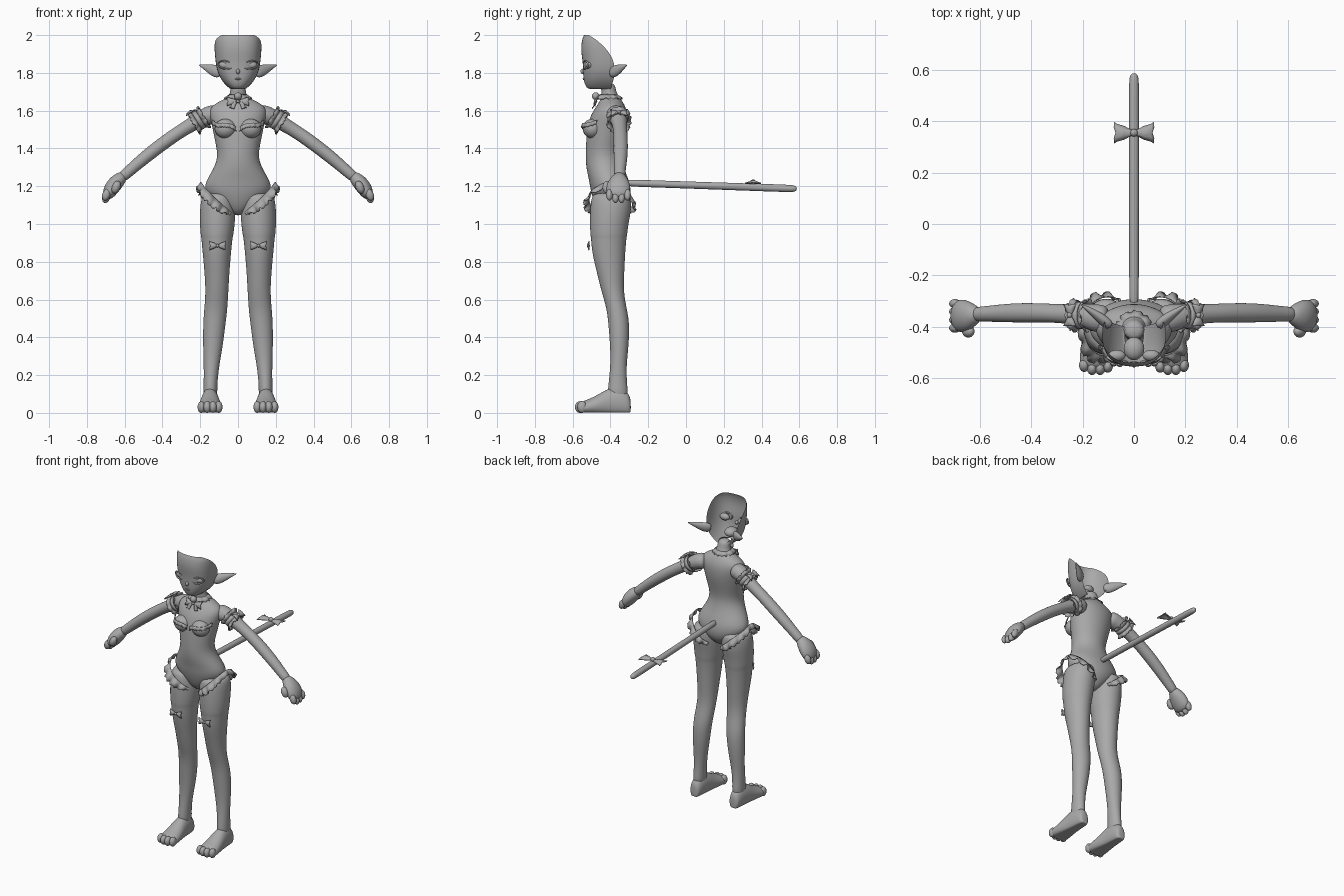
import bpy, bmesh, math
from mathutils import Vector, Matrix

grey = bpy.data.materials.new("plain_grey")
grey.diffuse_color = (0.4, 0.4, 0.4, 1)
V = Vector


def finish(name, bm, mirror=False, subsurf=0, thick=0):
    bmesh.ops.recalc_face_normals(bm, faces=bm.faces)
    me = bpy.data.meshes.new(name)
    bm.to_mesh(me)
    bm.free()
    me.materials.append(grey)
    ob = bpy.data.objects.new(name, me)
    bpy.context.collection.objects.link(ob)
    if thick:
        m = ob.modifiers.new("solid", 'SOLIDIFY')
        m.thickness, m.offset = thick, 0
    if subsurf:
        m = ob.modifiers.new("sub", 'SUBSURF')
        m.levels = m.render_levels = subsurf
    if mirror:
        ob.modifiers.new("mirror", 'MIRROR').use_clip = False
    for p in me.polygons:
        p.use_smooth = True
    return ob


def skin(name, rows, closed=True, caps=True, **kw):
    """Bridge equal rows of points into a surface."""
    bm = bmesh.new()
    vs = [[bm.verts.new(p) for p in r] for r in rows]
    n = len(rows[0])
    for a, b in zip(vs, vs[1:]):
        for i in range(n if closed else n - 1):
            j = (i + 1) % n
            bm.faces.new((a[i], a[j], b[j], b[i]))
    if closed and caps:
        bm.faces.new(vs[0])
        bm.faces.new(vs[-1])
    return finish(name, bm, **kw)


def ring(c, u, v, n=16):
    return [V(c) + V(u) * math.cos(2 * math.pi * i / n) + V(v) * math.sin(2 * math.pi * i / n) for i in range(n)]


def upright(name, rows, **kw):
    """Rows of z, x0, x1, y0, y1."""
    return skin(name, [ring(((a + b) / 2, (c + d) / 2, z), ((b - a) / 2, 0, 0), (0, (d - c) / 2, 0))
                       for z, a, b, c, d in rows], subsurf=2, **kw)


def limb(name, rows, **kw):
    """Rows of x, y, z, y radius, other radius; rings follow the path."""
    out = []
    for i, (x, y, z, ry, rz) in enumerate(rows):
        a, b = rows[max(i - 1, 0)], rows[min(i + 1, len(rows) - 1)]
        t = (V(b[:3]) - V(a[:3])).normalized()
        side = V((0, 1, 0)) if abs(t.y) < .9 else V((1, 0, 0))
        side = (side - t * side.dot(t)).normalized()
        out.append(ring((x, y, z), side * ry, t.cross(side) * rz))
    return skin(name, out, subsurf=2, **kw)


def ball(name, c, size, rot=0, **kw):
    bm = bmesh.new()
    m = Matrix.Translation(c) @ Matrix.Rotation(rot, 4, 'Y') @ Matrix.Diagonal((*size, 1))
    bmesh.ops.create_uvsphere(bm, u_segments=20, v_segments=12, radius=1, matrix=m)
    return finish(name, bm, **kw)


def spline(pts, t):
    """Smooth curve through the points, t from 0 to 1."""
    k = min(int(t * (len(pts) - 1)), len(pts) - 2)
    f = t * (len(pts) - 1) - k
    p = [V(pts[max(0, min(len(pts) - 1, k + j))]) for j in (-1, 0, 1, 2)]
    return .5 * (2 * p[1] + (p[2] - p[0]) * f + (2 * p[0] - 5 * p[1] + 4 * p[2] - p[3]) * f * f
                 + (3 * p[1] - p[0] - 3 * p[2] + p[3]) * f ** 3)


def ruffle(name, pts, outs, waves, amp, mirror=True):
    """Wavy strip hanging from a path, spreading along outs."""
    steps, rows = waves * 8, []
    for i in range(steps + 1):
        t = i / steps
        p, o = spline(pts, t), spline(outs, t)
        tan = spline(pts, min(1, t + .01)) - spline(pts, max(0, t - .01))
        n = tan.cross(o).normalized() * amp
        s, c = math.sin(2 * math.pi * waves * t), math.cos(4 * math.pi * waves * t)
        rows.append([p, p + o * .5 + n * s * .5, p + o * (1 + .12 * c) + n * s])
    return skin(name, rows, closed=False, mirror=mirror, thick=.005)


def bow(name, c, right, up, w, h, mirror=True):
    right, up, c = V(right).normalized(), V(up).normalized(), V(c)
    n = right.cross(up)
    rows = []
    for x, y, d in ((-1, 1, .1), (-.85, .8, .3), (-.5, .6, .35), (-.15, .25, .1), (.15, .25, .1),
                    (.5, .6, .35), (.85, .8, .3), (1, 1, .1)):
        rows.append([c + right * w * (x - (.1 * (abs(x) > .9) * (k == 0)) * x) + up * h * y * k
                     + n * h * d * (1 - k * k) for k in (-1, -.5, 0, .5, 1)])
    skin(name + "_wings", rows, closed=False, mirror=mirror, thick=.006)
    ball(name + "_knot", c + n * h * .15, (h * .35,) * 3, mirror=mirror)


# torso with neck
upright("torso", [(z, -w, w, a, b) for z, w, a, b in (
    (1.045, .02, -.43, -.37), (1.07, .06, -.465, -.33), (1.12, .135, -.49, -.292), (1.18, .185, -.508, -.288),
    (1.23, .172, -.515, -.30), (1.28, .14, -.527, -.32), (1.33, .116, -.533, -.335), (1.38, .111, -.533, -.34),
    (1.45, .127, -.53, -.325), (1.52, .14, -.525, -.31), (1.58, .155, -.505, -.308), (1.62, .15, -.478, -.318),
    (1.65, .10, -.458, -.335), (1.67, .052, -.448, -.352), (1.70, .04, -.448, -.37), (1.75, .042, -.455, -.375))])
ball("bust", (.066, -.495, 1.505), (.058, .052, .052), mirror=True)

# legs, with a slight step where the stocking begins
upright("leg", [
    (1.17, .04, .18, -.49, -.30), (1.13, .015, .198, -.505, -.288), (1.07, .011, .204, -.51, -.288),
    (1.0, .015, .204, -.511, -.303), (.935, .024, .199, -.508, -.31), (.93, .027, .196, -.505, -.313),
    (.85, .035, .189, -.50, -.32), (.75, .044, .179, -.475, -.325), (.64, .05, .172, -.448, -.33),
    (.55, .055, .18, -.42, -.312), (.47, .065, .186, -.412, -.297), (.35, .08, .186, -.402, -.303),
    (.25, .099, .182, -.40, -.315), (.15, .11, .182, -.412, -.312), (.06, .107, .187, -.42, -.30)], mirror=True)

# feet: cross-sections from heel to toe, flattened on the ground
foot = []
for y, a, b, top in ((-.292, .13, .165, .06), (-.30, .112, .182, .10), (-.34, .104, .19, .13), (-.40, .1, .196, .135),
                     (-.45, .092, .204, .105), (-.50, .085, .211, .078), (-.54, .082, .214, .064), (-.565, .09, .206, .05)):
    foot.append([V((p.x, p.y, max(p.z, .002))) for p in
                 ring(((a + b) / 2, y, top * .42), ((b - a) / 2, 0, 0), (0, 0, top * .6))])
skin("foot", foot, subsurf=2, mirror=True)
for i, (x, y) in enumerate(((.102, -.553), (.132, -.562), (.163, -.562), (.194, -.55))):
    ball(f"toe_{i + 1}", (x, y, .031), (.02, .026, .031), mirror=True)

# arms and paw-like hands
limb("arm", [(.10, -.375, 1.585, .055, .05), (.15, -.365, 1.578, .056, .052), (.20, -.355, 1.553, .045, .044),
             (.26, -.35, 1.518, .038, .036), (.34, -.346, 1.468, .037, .036), (.43, -.345, 1.402, .039, .036),
             (.51, -.347, 1.338, .036, .034), (.58, -.35, 1.277, .03, .03), (.625, -.352, 1.238, .03, .03)], mirror=True)
limb("palm", [(.60, -.352, 1.262, .02, .02), (.62, -.353, 1.245, .04, .035), (.65, -.357, 1.215, .062, .042),
              (.675, -.358, 1.18, .066, .04), (.69, -.358, 1.15, .058, .03), (.695, -.358, 1.135, .03, .015)], mirror=True)
for i, y in enumerate((-.405, -.373, -.341, -.310)):
    z = 1.142 if i in (1, 2) else 1.155
    ball(f"finger_{i + 1}", (.697, y, z), (.021, .018, .032), rot=-.35, mirror=True)
ball("thumb", (.645, -.418, 1.195), (.022, .024, .035), rot=-.4, mirror=True)

# tail with its bow
limb("tail", [(0, y, 1.217 - .03 * (y + .3) / .88, r, r) for y, r in (
    (-.34, .019), (-.2, .019), (0, .019), (.2, .0195), (.4, .02), (.55, .02), (.575, .017), (.587, .009))])
bow("tail_bow", (0, .355, 1.215), (1, 0, 0), (0, 1, 0), .078, .042, mirror=False)

# face shell, open at the crown and back
rows = []
for z, w, f, b in ((1.74, .035, -.455, -.40), (1.722, .036, -.485, -.40), (1.712, .036, -.51, -.40), (1.722, .05, -.527, -.395),
                   (1.745, .075, -.538, -.39), (1.775, .095, -.543, -.38), (1.81, .11, -.546, -.375), (1.85, .118, -.546, -.38),
                   (1.89, .122, -.552, -.395), (1.93, .125, -.556, -.425), (1.965, .126, -.552, -.462), (1.985, .124, -.547, -.488),
                   (2.0, .121, -.54, -.515)):
    yc = -.42
    q = (yc - b) / (yc - f)
    T = math.acos(math.copysign(min(1, abs(q)) ** 1.25, q))
    row = []
    for i in range(25):
        t = -T + 2 * T * i / 24
        s, c = math.sin(t), math.cos(t)
        row.append(V((w * math.copysign(abs(s) ** .8, s), yc - (yc - f) * math.copysign(abs(c) ** .8, c), z)))
    rows.append(row)
skin("face", rows, closed=False, subsurf=1)
ball("nose", (0, -.546, 1.808), (.010, .013, .014))
ball("lips", (0, -.541, 1.768), (.016, .006, .005))
ball("mouth_cavity", (0, -.485, 1.768), (.04, .045, .03))
# eyes: ball with an almond lid rim around it
ball("eye", (.067, -.512, 1.842), (.034, .022, .022), mirror=True)
lid = []
for i in range(25):
    a = 2 * math.pi * i / 24
    x = .067 + .038 * math.cos(a)
    lid.append(ring((x, -.538 + 5.5 * max(0, x - .045) ** 2, 1.842 + .021 * math.sin(a) + .004 * math.cos(a)),
                    (.004 * math.cos(a), 0, .004 * math.sin(a)), (0, .006, 0), 8))
skin("eyelid", lid, caps=False, mirror=True)
# pointed ears
limb("ear", [(.09, -.40, 1.80, .018, .028), (.115, -.378, 1.808, .022, .034), (.145, -.355, 1.82, .018, .027),
             (.18, -.33, 1.834, .010, .013), (.208, -.312, 1.842, .002, .002)], mirror=True)

# collar, its bell and ribbon ends
turn = [i * math.pi / 4 for i in range(9)]
ruffle("collar", [(.045 * math.sin(a), -.41 - .045 * math.cos(a), 1.685) for a in turn],
       [(.025 * math.sin(a), -.025 * math.cos(a), -.022) for a in turn], 8, .005, mirror=False)
ball("collar_bell", (0, -.478, 1.677), (.02, .02, .02))
bow("collar_bow", (0, -.475, 1.648), (1, 0, 0), (0, .3, 1), .058, .026, mirror=False)
ruffle("collar_ribbon", [(.006, -.48, 1.645), (.02, -.495, 1.61)], [(.018, 0, .004), (.022, 0, .006)], 1, .003)
# frill along the neckline
ruffle("chest_frill", [(.01, -.532, 1.515), (.04, -.543, 1.53), (.075, -.545, 1.535), (.11, -.523, 1.535), (.135, -.47, 1.55)],
       [(0, -.006, -.022)] * 5, 5, .004)

# sleeve garters: band, two frills and a bow
c, ax, up = V((.207, -.355, 1.549)), V((.85, 0, -.52)), V((.52, 0, .85))
rad = [V((0, 1, 0)) * math.cos(a) + up * math.sin(a) for a in turn]
skin("garter_band", [ring(c + ax * d, (0, .049, 0), up * .048, 24) for d in (-.012, .012)], mirror=True, caps=False, thick=.008)
for nm, s in (("upper", -1), ("lower", 1)):
    ruffle(f"garter_frill_{nm}", [c + ax * s * .012 + r * .047 for r in rad],
           [ax * s * .022 + r * .016 for r in rad], 8, .005)
bow("garter_bow", c + up * .056 + ax * .015, (0, 1, 0), (-.85, 0, .52), .042, .03)

# hip frill around each leg opening
ruffle("hip_frill", [(.035, -.475, 1.062), (.075, -.502, 1.095), (.125, -.512, 1.14), (.172, -.482, 1.19), (.196, -.41, 1.222),
                     (.19, -.345, 1.20), (.145, -.295, 1.155), (.085, -.284, 1.10), (.045, -.31, 1.07)],
       [(.008, -.01, -.012), (.022, -.022, -.03), (.03, -.026, -.034), (.028, -.018, -.03), (.016, 0, -.03),
        (.022, .012, -.036), (.022, .014, -.04), (.018, .012, -.03), (.01, .006, -.015)], 10, .010)
# stocking bows
bow("stocking_bow", (.108, -.513, .885), (1, 0, 0), (0, 0, 1), .042, .024)
